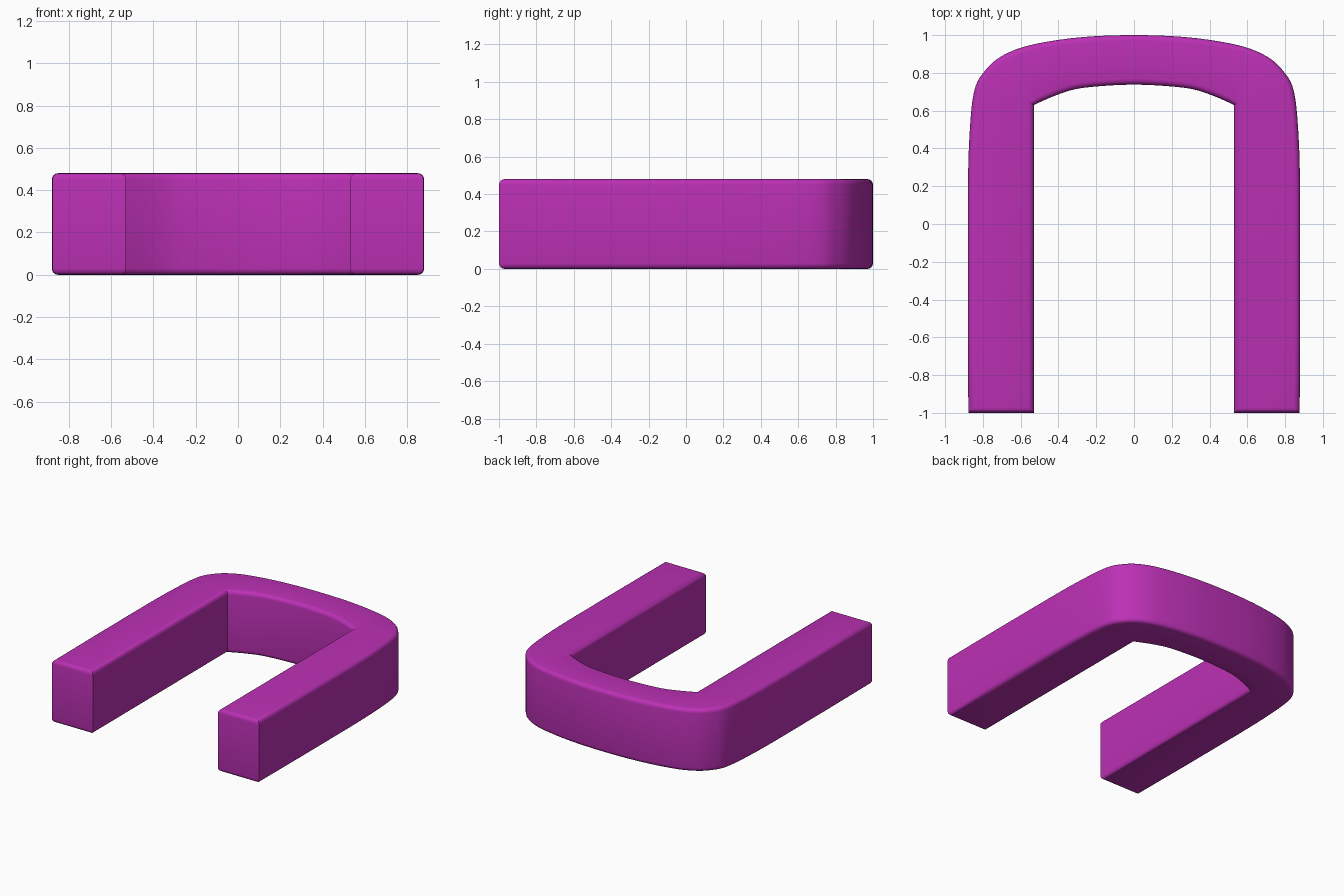
import bpy, bmesh, math
from mathutils import Vector

if "Cube" in bpy.data.objects:
    bpy.data.objects.remove(bpy.data.objects["Cube"])

HEIGHT, BEVEL = 0.48, 0.03


def smooth_curve(pts, steps=6):
    """Catmull-Rom curve through pts (first and last only steer the ends)."""
    out = []
    for a, b, c, d in zip(pts, pts[1:], pts[2:], pts[3:]):
        a, b, c, d = map(Vector, (a, b, c, d))
        for i in range(steps):
            t = i / steps
            out.append(0.5 * (2 * b + (c - a) * t + (2 * a - 5 * b + 4 * c - d) * t * t
                              + (3 * b - a - 3 * c + d) * t ** 3))
    return out + [Vector(pts[-2])]


def mirrored(half):
    """Right half ending on x = 0, continued to the left."""
    return half + [Vector((-p.x, p.y)) for p in reversed(half[:-1])]


# Half outlines from the leg end to the centre of the arch
outer = [Vector((0.877, -1)), Vector((0.88, -0.5))] + smooth_curve(
    [(0.88, -0.5), (0.88, 0.1), (0.872, 0.45), (0.847, 0.70), (0.79, 0.81),
     (0.70, 0.889), (0.55, 0.947), (0.29, 0.988), (0, 1.0), (-0.29, 0.988)], 5)
inner = [Vector((0.53, -1))] + smooth_curve(
    [(0.60, 0.59), (0.53, 0.63), (0.39, 0.69), (0.26, 0.722), (0, 0.738), (-0.26, 0.722)], 4)
outline = mirrored(outer) + mirrored(inner)[::-1]

# Extrude the horseshoe profile and round its top and bottom rims
bm = bmesh.new()
face = bm.faces.new([bm.verts.new((p.x, p.y, 0)) for p in outline])
top = bmesh.ops.extrude_face_region(bm, geom=[face])["geom"]
bmesh.ops.translate(bm, vec=(0, 0, HEIGHT),
                    verts=[v for v in top if isinstance(v, bmesh.types.BMVert)])
bmesh.ops.recalc_face_normals(bm, faces=bm.faces)
rims = [e for e in bm.edges if abs(e.verts[0].co.z - e.verts[1].co.z) < 1e-5]
bmesh.ops.bevel(bm, geom=rims, offset=BEVEL, offset_type='OFFSET', segments=4,
                profile=0.5, affect='EDGES', clamp_overlap=False)
bmesh.ops.recalc_face_normals(bm, faces=bm.faces)
bmesh.ops.triangulate(bm, faces=[f for f in bm.faces if len(f.verts) > 4])

mesh = bpy.data.meshes.new("u_shaped_cushion")
bm.to_mesh(mesh)
bm.free()
cushion = bpy.data.objects.new("u_shaped_cushion", mesh)
bpy.context.collection.objects.link(cushion)

mat = bpy.data.materials.new("magenta")
mat.diffuse_color = (0.50, 0.03, 0.46, 1)
mat.use_nodes = True
mat.node_tree.nodes["Principled BSDF"].inputs["Base Color"].default_value = mat.diffuse_color
mesh.materials.append(mat)

bpy.context.view_layer.objects.active = cushion
cushion.select_set(True)
bpy.ops.object.shade_smooth_by_angle(angle=math.radians(30))
